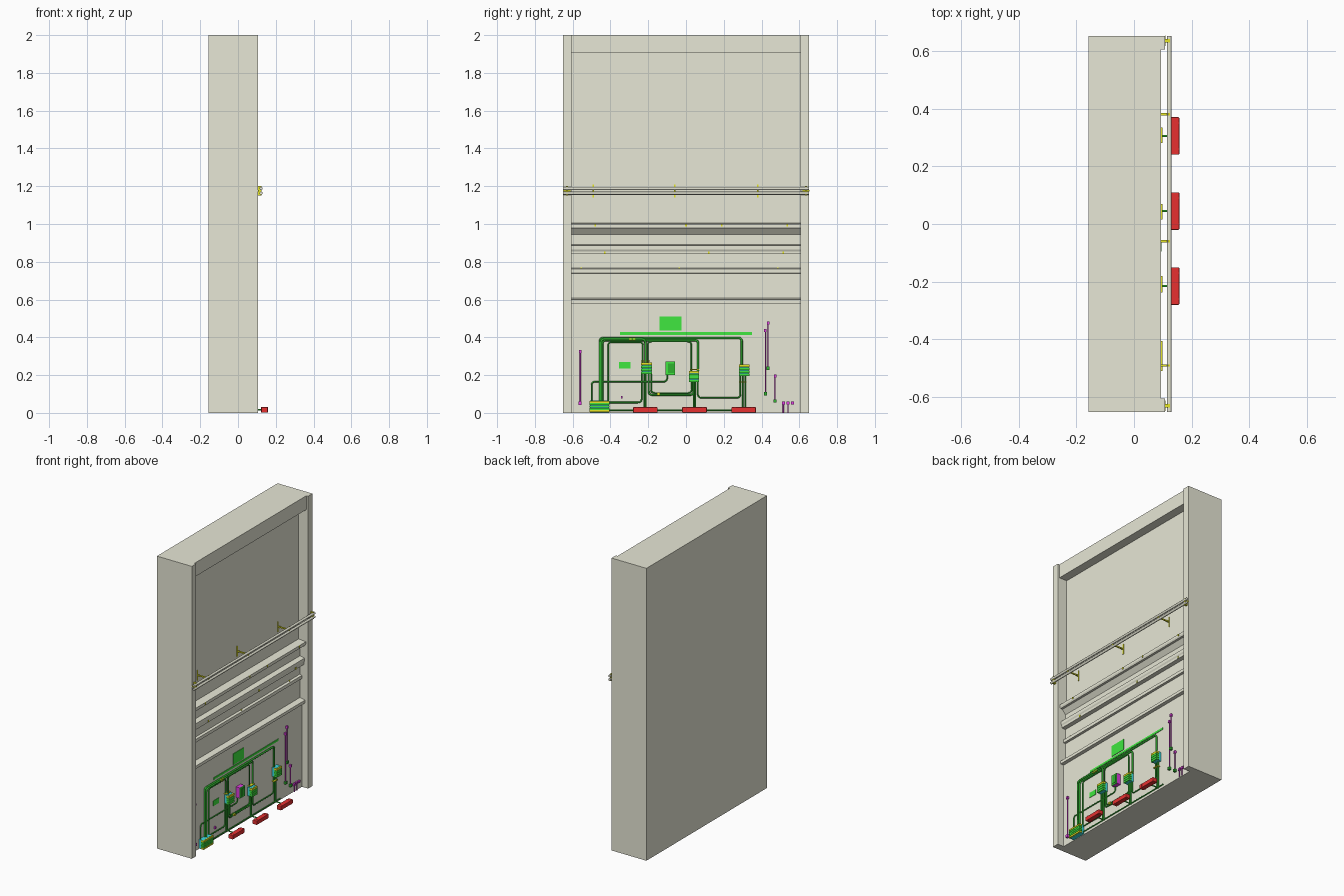
import bpy, bmesh, math
from mathutils import Vector

if "Cube" in bpy.data.objects:
    bpy.data.objects.remove(bpy.data.objects["Cube"])

def mat(name, c):
    m = bpy.data.materials.new(name)
    m.diffuse_color = (*c, 1)
    m.use_nodes = True
    m.node_tree.nodes["Principled BSDF"].inputs["Base Color"].default_value = m.diffuse_color
    return m

STONE = mat("stone", (.8, .8, .67))
GREEN = mat("green", (.05, .8, .05))
DARK = mat("conduit_green", (.03, .45, .03))
YELLOW = mat("yellow", (.8, .8, .02))
CYAN = mat("cyan", (.05, .75, .8))
RED = mat("red", (.8, .03, .03))
MAGENTA = mat("magenta", (.75, .05, .75))
WALL = .06    # lower wall face
PX = .067     # conduit centre line

def finish(name, bm, m):
    me = bpy.data.meshes.new(name)
    bmesh.ops.recalc_face_normals(bm, faces=bm.faces)
    bm.to_mesh(me)
    bm.free()
    me.materials.append(m)
    ob = bpy.data.objects.new(name, me)
    bpy.context.collection.objects.link(ob)
    return ob

def box(name, x, y, z, m, bevel=0):
    bm = bmesh.new()
    bmesh.ops.create_cube(bm, size=1)
    for v in bm.verts:
        v.co = [r[0] + (c + .5) * (r[1] - r[0]) for c, r in zip(v.co, (x, y, z))]
    ob = finish(name, bm, m)
    if bevel:
        b = ob.modifiers.new("bevel", 'BEVEL')
        b.width, b.segments = bevel, 2
    return ob

def extrude_y(name, prof, y0, y1, m):
    bm = bmesh.new()
    f = bm.faces.new([bm.verts.new((x, y0, z)) for x, z in prof])
    r = bmesh.ops.extrude_face_region(bm, geom=[f])
    bmesh.ops.translate(bm, vec=(0, y1 - y0, 0),
                        verts=[g for g in r["geom"] if isinstance(g, bmesh.types.BMVert)])
    return finish(name, bm, m)

def tube(name, pts, r, m, fillet=.02):
    """Round tube along a path whose corners are rounded."""
    pts = [Vector(p) for p in pts]
    out = [pts[0]]
    for a, b, c in zip(pts, pts[1:], pts[2:]):
        p, q = b + (a - b).normalized() * fillet, b + (c - b).normalized() * fillet
        for i in range(6):
            t = i / 5
            out.append(p * (1 - t) ** 2 + b * 2 * t * (1 - t) + q * t * t)
    out.append(pts[-1])
    cu = bpy.data.curves.new(name, 'CURVE')
    cu.dimensions = '3D'
    cu.bevel_depth, cu.bevel_resolution, cu.use_fill_caps = r, 2, True
    s = cu.splines.new('POLY')
    s.points.add(len(out) - 1)
    for sp, co in zip(s.points, out):
        sp.co = (*co, 1)
    cu.materials.append(m)
    ob = bpy.data.objects.new(name, cu)
    bpy.context.collection.objects.link(ob)
    return ob

def conduit(name, yz, r=.005, m=DARK, x=PX):
    return tube(name, [(x, y, z) for y, z in yz], r, m)

# Wall with sills and mouldings, one profile run between the pilasters
B = -.157
extrude_y("wall_panel", [
    (B, 0), (WALL, 0), (WALL, .58), (.085, .58), (.085, .6), (.045, .607),
    (.045, .738), (.06, .74), (.06, .762), (.045, .767),
    (.045, .84), (.075, .84), (.075, .855), (.08, .865), (.08, .885), (.045, .892),
    (.045, .945), (.07, .975), (.085, .975), (.09, .985), (.09, 1.0), (.035, 1.005),
    (.035, 1.905), (.094, 1.905), (.094, 2), (B, 2)], -.605, .605, STONE)
for s in (-1, 1):
    box("pilaster", (B, .107), sorted((s * .605, s * .652)), (0, 2), STONE)

# Double handrail with brackets
for z in (1.163, 1.188):
    tube("handrail", [(.122, -.652, z), (.122, .652, z)], .0085, STONE)
for y in (-.49, -.06, .38):
    box("rail_bracket_plate", (.035, .039), (y - .004, y + .004), (1.14, 1.21), YELLOW)
    box("rail_bracket_arm", (.035, .122), (y - .004, y + .004), (1.172, 1.18), YELLOW)
    box("rail_bracket_clip", (.118, .124), (y - .004, y + .004), (1.155, 1.197), YELLOW)
for y in (-.63, .635):
    box("rail_end_plate", (.107, .11), (y - .018, y + .018), (1.172, 1.18), YELLOW)
    box("rail_end_clip", (.107, .125), (y - .006, y + .006), (1.152, 1.2), YELLOW)

# Small clips on the ledges
for z, x, ys in ((.762, .045, (-.555, -.035, .485)), (.847, .072, (-.43, .12, .515)),
                 (.992, .086, (-.48, 0, .19, .535))):
    for y in ys:
        box("ledge_clip", (x, x + .007), (y - .004, y + .004), (z - .005, z + .008), YELLOW)

# Slatted junction boxes
def junction(name, y0, y1, z0, z1, slats=4):
    box(name + "_body", (WALL, .09), (y0 + .003, y1 - .003), (z0, z1), CYAN)
    h = (z1 - z0) / slats
    for i in range(slats):
        end = i in (0, slats - 1) if name == "main_box" else i == slats - 1
        box(name + "_slat", (.078, .098), (y0, y1),
            (z0 + i * h + .001, z0 + (i + 1) * h - .001), YELLOW if end else GREEN)

junction("main_box", -.51, -.405, .003, .065, 5)
junction("left_box", -.237, -.18, .205, .267)
junction("middle_box", .015, .07, .163, .222)
junction("right_box", .28, .335, .195, .257)

# Red floor units with their feed arms
for y in (-.215, .045, .305):
    box("floor_unit", (.124, .157), (y - .065, y + .065), (.002, .03), RED, .003)
    for k in (-.045, .045):
        box("floor_unit_rib", (.122, .1575), (y + k - .002, y + k + .002), (.001, .031), RED)
    tube("feed_arm", [(WALL, y, .016), (.126, y, .016)], .004, DARK)

# Main conduit bundle and its branches
conduit("main_conduit_right", [(-.455, .06), (-.455, .397), (.295, .397), (.295, .25)], .006)
conduit("main_conduit_middle", [(-.443, .06), (-.443, .385), (.064, .385), (.064, .22)], .006)
conduit("main_conduit_left", [(-.45, .06), (-.45, .391), (-.215, .391), (-.215, .26)], .006, x=.075)
conduit("branch_left", [(-.412, .06), (-.412, .375), (-.228, .375), (-.228, .26)], .004)
conduit("branch_middle", [(-.203, .26), (-.203, .378), (.028, .378), (.028, .22)], .004)
conduit("low_loop_left", [(-.197, .21), (-.197, .095), (.04, .095), (.04, .17)], .005)
conduit("low_loop_left_inner", [(-.185, .21), (-.185, .105), (.03, .105), (.03, .17)], .004)
conduit("low_loop_right", [(.063, .17), (.063, .08), (.288, .08), (.288, .2)], .004)
conduit("thin_conduit_centre", [(-.5, .06), (-.5, .165), (-.1, .165), (-.1, .205)], .004)
conduit("thin_conduit_low", [(-.41, .055), (-.235, .055), (-.235, .21)], .004)
conduit("floor_conduit", [(-.41, .015), (.36, .015)], .004)
for y, z in ((-.222, .21), (-.212, .21), (.04, .17), (.05, .17), (.3, .2), (.313, .2)):
    conduit("unit_drop", [(y, z), (y, .015)], .004)

# Yellow couplings on the conduits
for y, z, w, h in ((-.295, .391, .008, .016), (-.275, .391, .008, .016), (-.145, .1, .008, .014),
                   (.3, .163, .02, .006), (-.215, .275, .024, .004), (.045, .23, .024, .004)):
    box("coupling", (WALL, .08), (y - w, y + w), (z - h / 2, z + h / 2), YELLOW)

# Flat green plates
for y, z in (((-.14, -.025), (.435, .51)), ((-.35, .35), (.413, .427)), ((-.355, -.295), (.235, .27))):
    box("wall_plate", (WALL, .063), y, z, GREEN)

# Central control box and small switch
box("control_box", (WALL, .088), (-.108, -.058), (.2, .272), MAGENTA)
box("control_box_cover", (.088, .092), (-.108, -.058), (.2, .272), GREEN)
box("control_box_door", (.092, .095), (-.095, -.064), (.21, .262), DARK)
box("small_switch", (WALL, .07), (-.345, -.335), (.075, .09), MAGENTA)

# Magenta wall runs with end boxes
for y, z0, z1, low in ((-.56, .05, .325, MAGENTA), (.42, .1, .435, DARK),
                       (.435, .235, .475, DARK), (.472, .062, .195, DARK)):
    conduit("side_run", [(y, z0), (y, z1)], .003, MAGENTA)
    box("run_lower_box", (WALL, .075), (y - .008, y + .008), (z0 - .008, z0 + .01), low)
    box("run_upper_box", (WALL, .073), (y - .006, y + .006), (z1 - .008, z1 + .008), MAGENTA)
for y in (.515, .54, .565):
    box("socket", (WALL, .072), (y - .008, y + .008), (.045, .06), MAGENTA)
    if y < .55:
        conduit("socket_stem", [(y, .0), (y, .05)], .003, MAGENTA)
